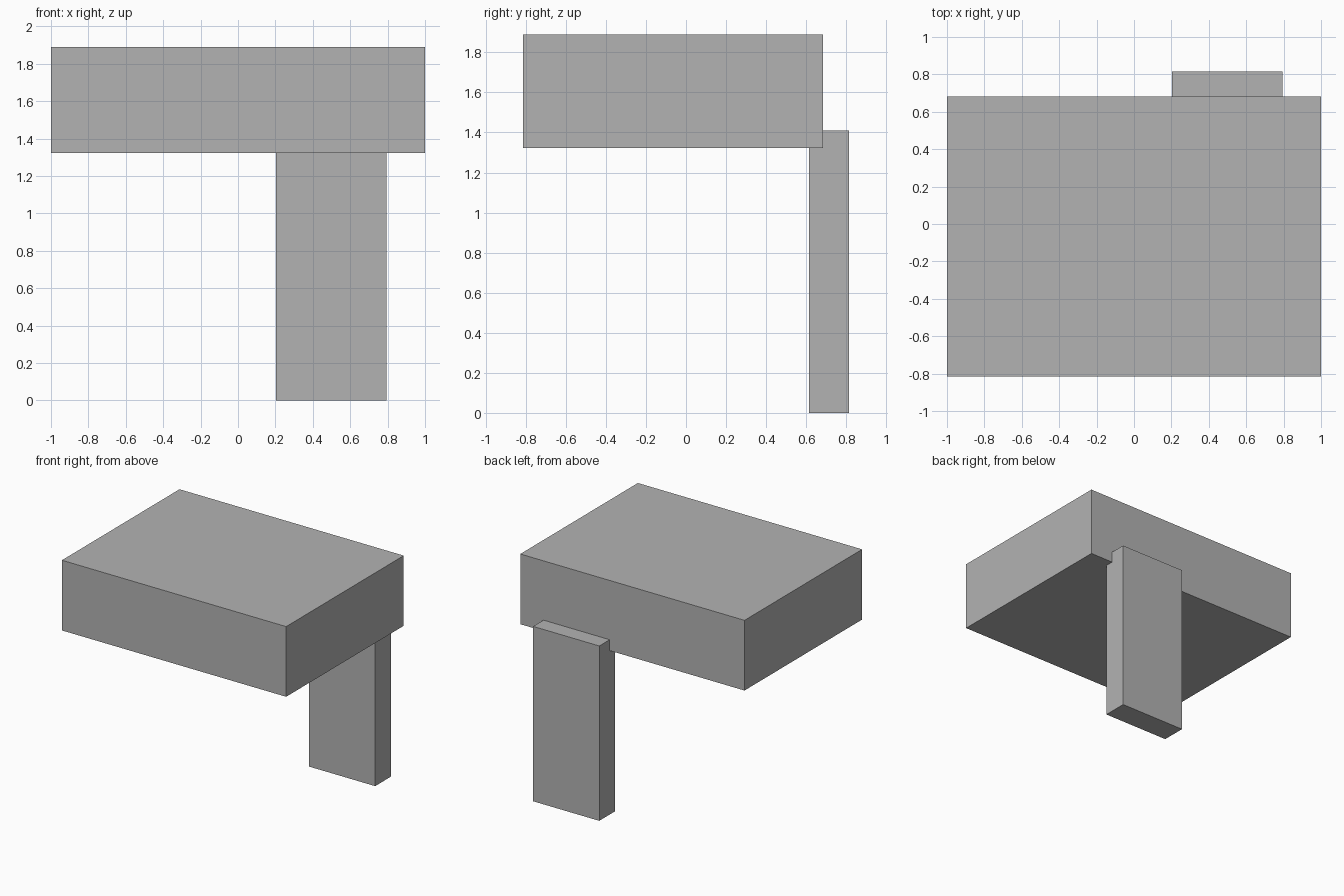
import bpy
from mathutils import Vector

cube = bpy.data.objects.get("Cube")
if cube:
    bpy.data.objects.remove(cube, do_unlink=True)

# Single plain grey
grey = bpy.data.materials.new("grey")
grey.use_nodes = True
colour = (0.45, 0.45, 0.45, 1)
grey.diffuse_color = colour
grey.node_tree.nodes["Principled BSDF"].inputs["Base Color"].default_value = colour


def box(name, low, high):
    """Flat-sided block between two opposite corners."""
    low, high = Vector(low), Vector(high)
    bpy.ops.mesh.primitive_cube_add(size=1, location=(low + high) / 2)
    obj = bpy.context.object
    obj.name = name
    obj.scale = high - low
    bpy.ops.object.transform_apply(location=False, rotation=False, scale=True)
    obj.data.materials.append(grey)
    return obj


# Thick slab on top
box("top_block", (-1, -0.815, 1.322), (1, 0.683, 1.888))

# Upright plate, sunk into the slab's lower rear edge
box("rear_leg", (0.203, 0.615, 0), (0.793, 0.815, 1.41))
